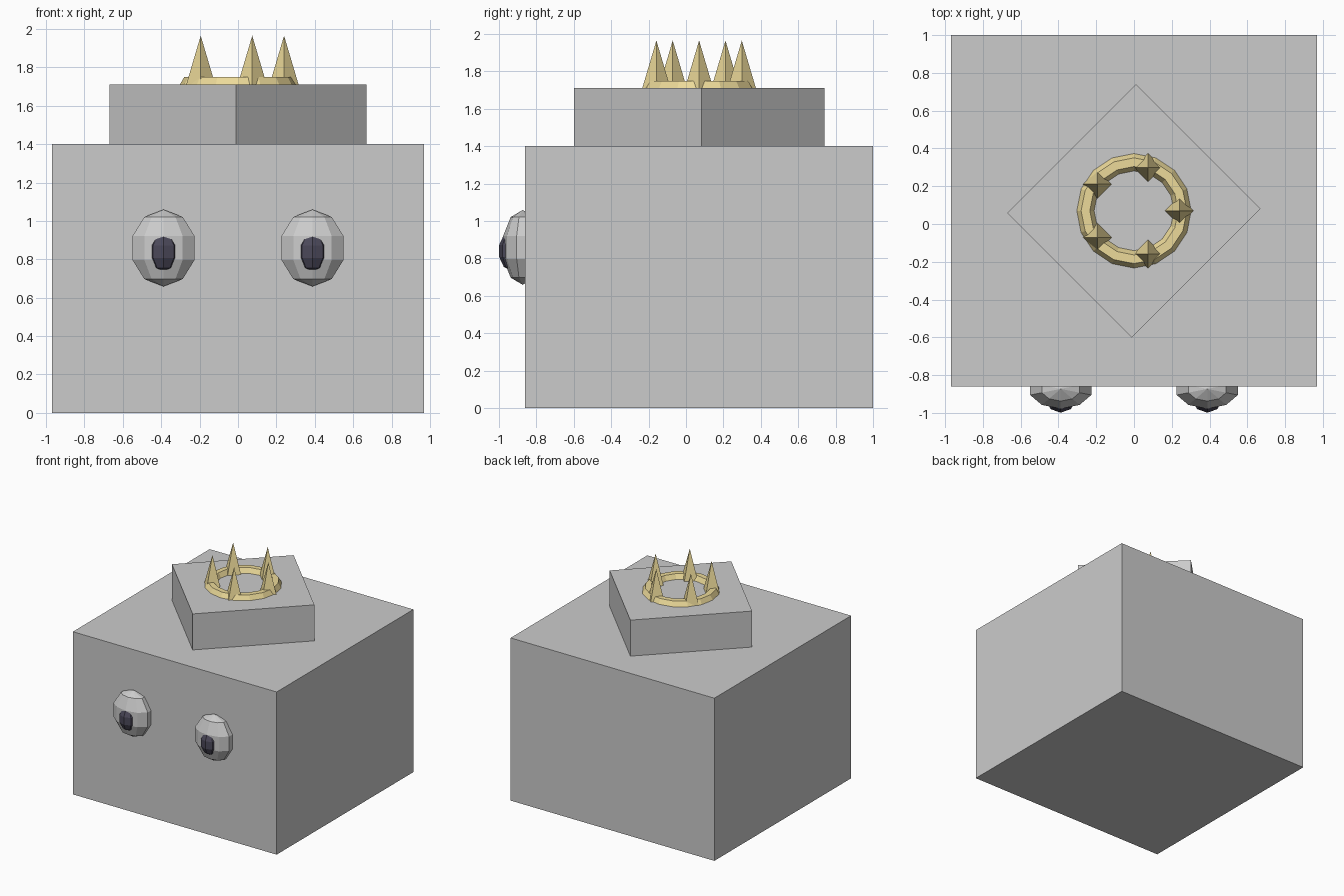
import bpy, bmesh
from math import cos, sin, pi
from mathutils import Matrix

if "Cube" in bpy.data.objects:
    bpy.data.objects.remove(bpy.data.objects["Cube"])


def material(name, rgb):
    m = bpy.data.materials.new(name)
    m.diffuse_color = (*rgb, 1)
    m.use_nodes = True
    m.node_tree.nodes["Principled BSDF"].inputs["Base Color"].default_value = m.diffuse_color
    return m


gold = material("gold", (0.84, 0.70, 0.32))
dark = material("dark", (0.07, 0.065, 0.10))


def finish(bm, name, mat=None):
    bmesh.ops.recalc_face_normals(bm, faces=bm.faces)
    me = bpy.data.meshes.new(name)
    bm.to_mesh(me)
    bm.free()
    if mat:
        me.materials.append(mat)
    ob = bpy.data.objects.new(name, me)
    bpy.context.collection.objects.link(ob)
    return ob


def box(name, size, loc, turn=0):
    bm = bmesh.new()
    bmesh.ops.create_cube(bm, size=1, matrix=Matrix.Translation(loc)
                          @ Matrix.Rotation(turn, 4, 'Z') @ Matrix.Diagonal((*size, 1)))
    return finish(bm, name)


def ellipsoid(name, segs, rings, radii, loc, mat=None):
    bm = bmesh.new()
    bmesh.ops.create_uvsphere(bm, u_segments=segs, v_segments=rings, radius=1,
                              matrix=Matrix.Translation(loc) @ Matrix.Diagonal((*radii, 1)))
    return finish(bm, name, mat)


# Body and the diagonal block on top
box("body", (1.94, 1.86, 1.40), (0, 0.07, 0.70))
box("top_block", (0.964, 0.931, 0.31), (0, 0.07, 1.555), pi / 4)

# Eyes with pupils, one pair per side
for side, s in (("left", -1), ("right", 1)):
    ellipsoid(f"{side}_eye", 10, 5, (0.179, 0.11, 0.20), (s * 0.388, -0.873, 0.859))
    ellipsoid(f"{side}_pupil", 8, 5, (0.08, 0.067, 0.105), (s * 0.388, -0.935, 0.84), dark)

# Crown ring with hexagonal section
bpy.ops.mesh.primitive_torus_add(major_segments=16, minor_segments=6, major_radius=0.257,
                                 minor_radius=0.046, location=(0, 0.07, 1.71))
ring = bpy.context.object
ring.name = "crown_ring"
ring.data.materials.append(gold)

# Crown spikes: four-sided, corners along the axes
for i in range(5):
    a = i * 2 * pi / 5
    x, y = 0.24 * cos(a), 0.07 + 0.24 * sin(a)
    bm = bmesh.new()
    bottom = [bm.verts.new((x + 0.077 * cos(k * pi / 2), y + 0.077 * sin(k * pi / 2), 1.705))
              for k in range(4)]
    tip = bm.verts.new((x, y, 1.965))
    bm.faces.new(bottom)
    for k in range(4):
        bm.faces.new((bottom[k], bottom[(k + 1) % 4], tip))
    finish(bm, f"crown_spike_{i + 1}", gold)
